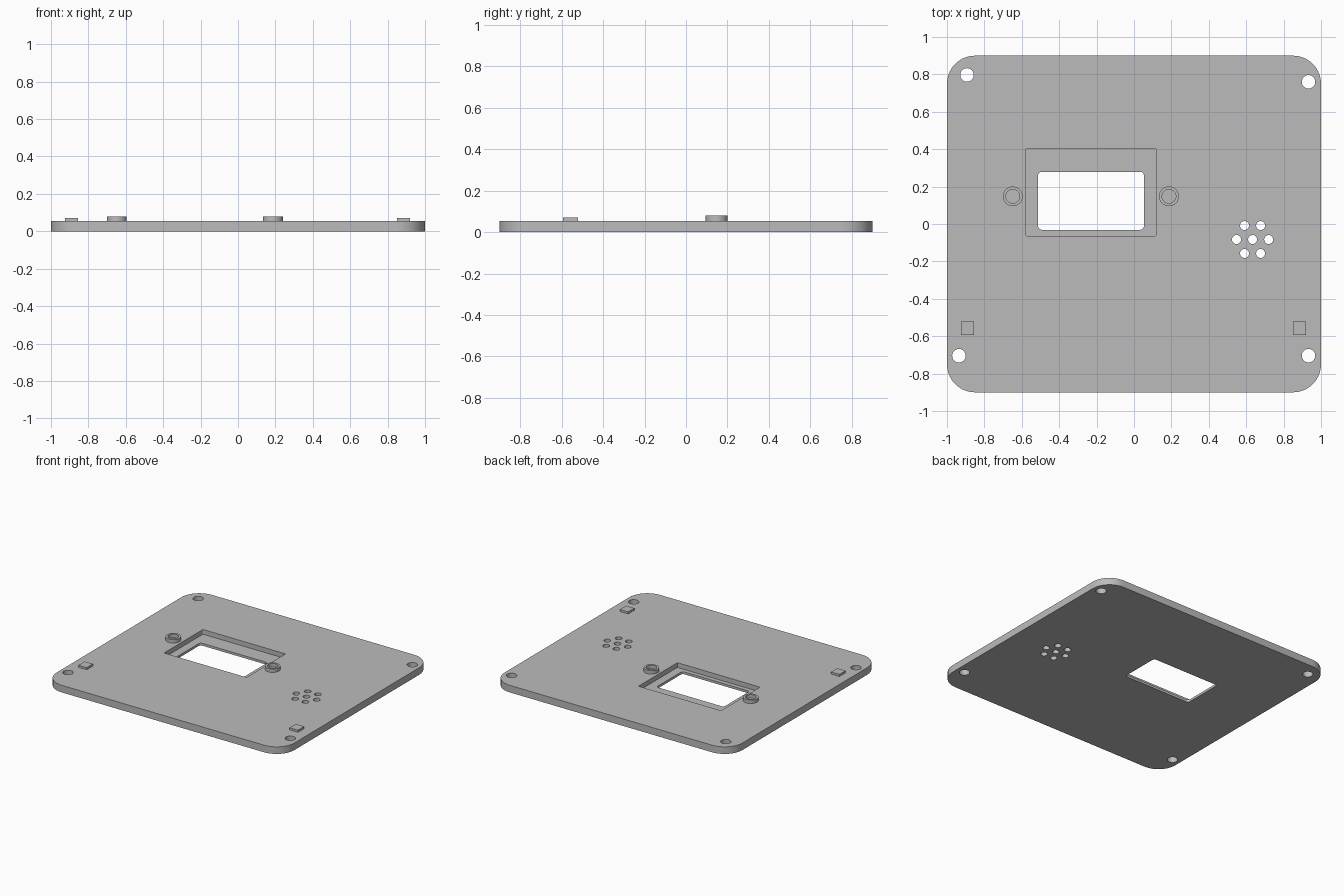
import bpy
import bmesh
from math import sin, cos, pi, radians

cube = bpy.data.objects.get("Cube")
if cube:
    bpy.data.objects.remove(cube, do_unlink=True)

THICK = 0.054      # plate thickness
FLOOR = 0.018      # height of the pocket floor

grey = bpy.data.materials.new("plain grey")
grey.use_nodes = True
grey.diffuse_color = (0.5, 0.5, 0.5, 1)
grey.node_tree.nodes["Principled BSDF"].inputs["Base Color"].default_value = (0.5, 0.5, 0.5, 1)


def circle(x, y, r, n=32):
    return [(x + r * cos(2 * pi * i / n), y + r * sin(2 * pi * i / n)) for i in range(n)]


def rounded(x0, x1, y0, y1, r, steps=10):
    """Rectangle outline with rounded corners."""
    corners = [(x1 - r, y1 - r), (x0 + r, y1 - r), (x0 + r, y0 + r), (x1 - r, y0 + r)]
    return [(cx + r * cos(a), cy + r * sin(a))
            for q, (cx, cy) in enumerate(corners)
            for a in [(q + i / steps) * pi / 2 for i in range(steps + 1)]]


def prism(name, outlines, z0, z1):
    """Extrude each outline from z0 up to z1."""
    bm = bmesh.new()
    for outline in outlines:
        face = bm.faces.new([bm.verts.new((x, y, z0)) for x, y in outline])
        top = bmesh.ops.extrude_face_region(bm, geom=[face], use_keep_orig=True)["geom"]
        bmesh.ops.translate(bm, vec=(0, 0, z1 - z0),
                            verts=[g for g in top if isinstance(g, bmesh.types.BMVert)])
    bmesh.ops.recalc_face_normals(bm, faces=bm.faces)
    mesh = bpy.data.meshes.new(name)
    bm.to_mesh(mesh)
    bm.free()
    mesh.materials.append(grey)
    obj = bpy.data.objects.new(name, mesh)
    bpy.context.collection.objects.link(obj)
    return obj


def select(obj):
    bpy.ops.object.select_all(action='DESELECT')
    obj.select_set(True)
    bpy.context.view_layer.objects.active = obj


def cut(obj, outlines, z0, z1):
    """Subtract extruded outlines from an object."""
    cutter = prism("cutter", outlines, z0, z1)
    cutter.hide_render = True
    mod = obj.modifiers.new("cut", 'BOOLEAN')
    mod.operation = 'DIFFERENCE'
    mod.solver = 'EXACT'
    mod.object = cutter
    select(obj)
    bpy.ops.object.modifier_apply(modifier=mod.name)
    bpy.data.objects.remove(cutter, do_unlink=True)


def smooth(obj):
    select(obj)
    bpy.ops.object.shade_smooth_by_angle(angle=radians(30))


# Plate with rounded corners
plate = prism("plate", [rounded(-1, 1, -0.9, 0.9, 0.15)], 0, THICK)

# Display pocket and the window through its floor
cut(plate, [rounded(-0.577, 0.117, -0.064, 0.403, 0.006, 3)], FLOOR, 0.2)
window = rounded(-0.513, 0.053, -0.031, 0.279, 0.02, 5)

# Screw holes and the hexagonal group of sound holes
screws = [(-0.893, 0.797), (0.933, 0.76), (-0.936, -0.704), (0.933, -0.704)]
holes = [circle(x, y, 0.036) for x, y in screws]
sx, sy, pitch = 0.634, -0.083, 0.086
holes.append(circle(sx, sy, 0.024, 24))
for i in range(6):
    a = i * pi / 3
    holes.append(circle(sx + pitch * cos(a), sy + pitch * sin(a), 0.024, 24))
cut(plate, [window] + holes, -0.1, 0.2)
smooth(plate)

# Ring bosses either side of the display
for side, x in (("right", -0.648), ("left", 0.187)):
    boss = prism(side + "_boss", [circle(x, 0.148, 0.053)], THICK, 0.08)
    cut(boss, [circle(x, 0.148, 0.037)], 0, 0.2)
    smooth(boss)

# Small locating tabs near the front corners
for side, x in (("right", -0.891), ("left", 0.885)):
    prism(side + "_tab", [[(x - 0.035, -0.594), (x + 0.035, -0.594),
                           (x + 0.035, -0.52), (x - 0.035, -0.52)]], THICK, 0.07)
